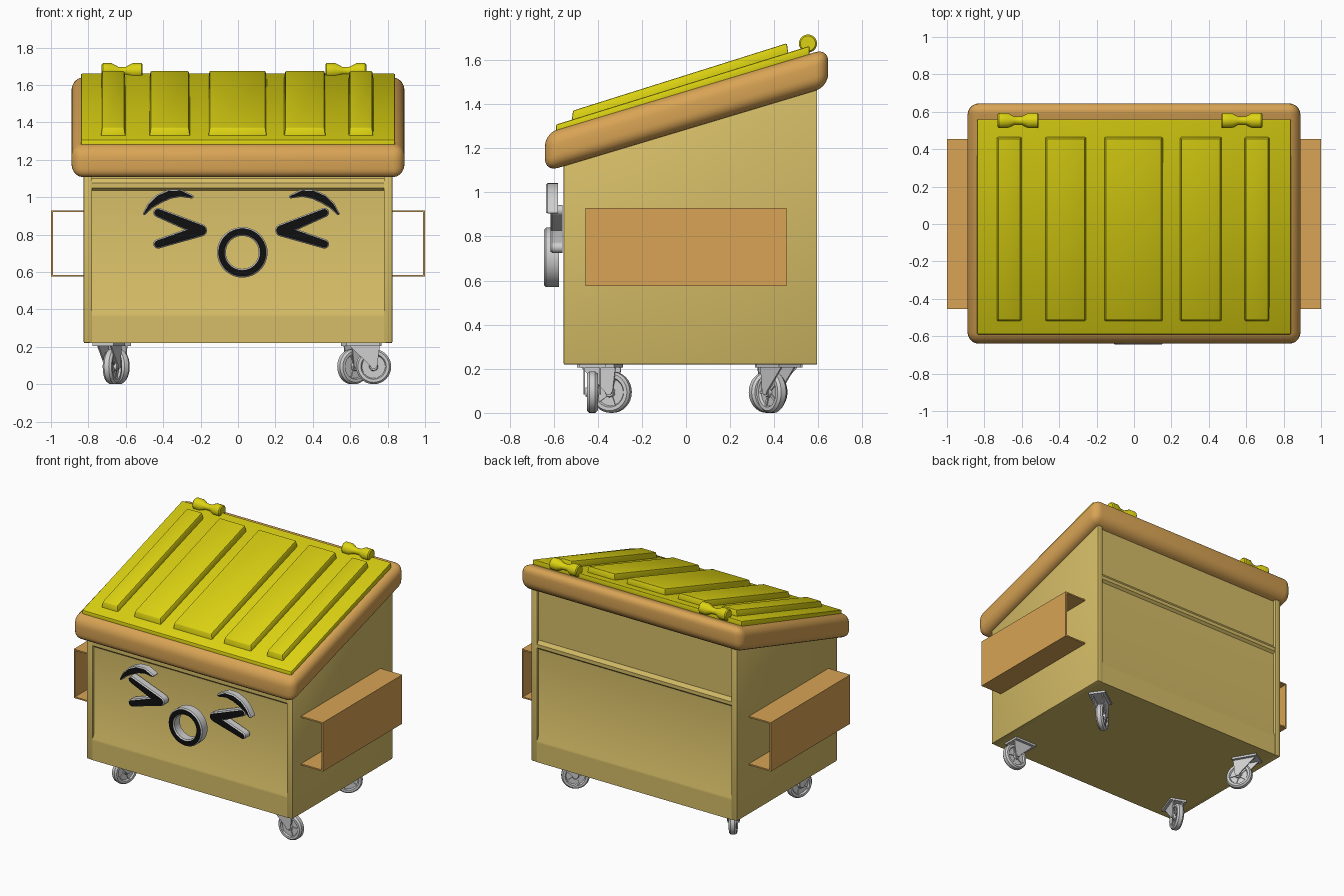
import bpy, bmesh
from math import pi, cos, sin, atan2, radians
from mathutils import Matrix, Vector

cube = bpy.data.objects.get("Cube")
if cube:
    bpy.data.objects.remove(cube, do_unlink=True)


def material(name, r, g, b):
    m = bpy.data.materials.new(name)
    m.use_nodes = True
    m.diffuse_color = (r, g, b, 1)
    m.node_tree.nodes["Principled BSDF"].inputs["Base Color"].default_value = (r, g, b, 1)
    return m


TAN = material("tan body", 0.67, 0.51, 0.135)
BROWN = material("orange brown", 0.69, 0.37, 0.09)
YELLOW = material("lid yellow", 0.72, 0.65, 0.006)
SILVER = material("silver", 0.62, 0.62, 0.62)
BLACK = material("black", 0.005, 0.005, 0.005)
SLOPE = 0.3


def finish(name, bm, mats, matrix=Matrix(), rule=None):
    bmesh.ops.recalc_face_normals(bm, faces=bm.faces)
    if rule:
        for f in bm.faces:
            f.material_index = int(rule(f))
    mesh = bpy.data.meshes.new(name)
    bm.to_mesh(mesh)
    bm.free()
    mesh.transform(matrix)
    for m in mats:
        mesh.materials.append(m)
    ob = bpy.data.objects.new(name, mesh)
    bpy.context.collection.objects.link(ob)
    bpy.ops.object.select_all(action='DESELECT')
    ob.select_set(True)
    bpy.context.view_layer.objects.active = ob
    bpy.ops.object.shade_smooth_by_angle(angle=radians(35))
    return ob


def extrude(name, loop, vec, mat, bevel=0, segs=1, matrix=Matrix()):
    """Flat 3D outline pushed along a vector."""
    bm = bmesh.new()
    face = bm.faces.new([bm.verts.new(p) for p in loop])
    out = bmesh.ops.extrude_face_region(bm, geom=[face])["geom"]
    bmesh.ops.translate(bm, vec=vec, verts=[v for v in out if isinstance(v, bmesh.types.BMVert)])
    if bevel:
        bmesh.ops.bevel(bm, geom=bm.edges[:], offset=bevel, segments=segs,
                        affect='EDGES', profile=0.5)
    return finish(name, bm, [mat], matrix)


def sloped_box(name, x, y, z, mat, slope, bevel=0, segs=1, taper=0):
    """Box whose top and bottom climb toward the back."""
    bm = bmesh.new()
    bmesh.ops.create_cube(bm, size=1)
    for v in bm.verts:
        t = taper if v.co.z > 0 else 0
        px = x[1] - t if v.co.x > 0 else x[0] + t
        py = y[1] - t if v.co.y > 0 else y[0] + t
        v.co = (px, py, z[v.co.z > 0] + slope * py)
    if bevel:
        bmesh.ops.bevel(bm, geom=bm.edges[:], offset=bevel, segments=segs,
                        affect='EDGES', profile=0.5)
    return finish(name, bm, [mat])


def lathe(name, profile, mats, matrix, closed=False, rule=None, steps=32):
    """Spin (radius, height) points around local z."""
    bm = bmesh.new()
    vs = [bm.verts.new((r, 0, h)) for r, h in profile]
    pairs = list(zip(vs, vs[1:])) + ([(vs[-1], vs[0])] if closed else [])
    edges = [bm.edges.new(p) for p in pairs]
    bmesh.ops.spin(bm, geom=vs + edges, axis=(0, 0, 1), cent=(0, 0, 0),
                   angle=2 * pi, steps=steps)
    bmesh.ops.remove_doubles(bm, verts=bm.verts, dist=0.0002)
    return finish(name, bm, mats, matrix, rule)


# Body: ridged front and back panels between plain side slabs
def panel(y, inward):
    rec, out = y + 0.02 * inward, y + 0.002 * inward
    return [(out, 0.22), (out, 0.36), (out, 0.375), (rec, 0.41),
            (rec, 1.035), (out, 1.05), (out, 1.075), (rec, 1.10)]


front = panel(-0.555, 1) + [(-0.535, 1.17)]
back = panel(0.595, -1) + [(0.575, 1.50)]
extrude("ridged_body", [(-0.79, y, z) for y, z in front + back[::-1]], (1.58, 0, 0), TAN)
for side, s in (("left", 1), ("right", -1)):
    outline = [(-0.555, 0.22), (0.595, 0.22), (0.595, 1.51), (-0.555, 1.16)]
    extrude(side + "_side_wall", [(s * 0.78, y, z) for y, z in outline],
            (s * 0.045, 0, 0), TAN, 0.006, 2)
    # Open-ended lifting sleeve
    c = [(0.82, 0.93), (1.0, 0.93), (1.0, 0.575), (0.82, 0.575),
         (0.82, 0.585), (0.99, 0.585), (0.99, 0.92), (0.82, 0.92)]
    extrude(side + "_lift_sleeve", [(s * x, -0.455, z) for x, z in c], (0, 0.91, 0), BROWN)

# Rim and lid
sloped_box("rim", (-0.89, 0.89), (-0.64, 0.645), (1.285, 1.46), BROWN, SLOPE, 0.06, 5)
sloped_box("lid", (-0.84, 0.84), (-0.59, 0.56), (1.44, 1.49), YELLOW, 0.31, 0.008, 2)
for i, x in enumerate([(-0.735, -0.6), (-0.475, -0.255), (-0.16, 0.155),
                       (0.245, 0.47), (0.59, 0.725)]):
    sloped_box(f"lid_rib_{i + 1}", x, (-0.52, 0.465), (1.48, 1.532), YELLOW, 0.315,
               0.006, 2, taper=0.008)

# Spool-shaped hinges
half = [(0, 0.11), (0.034, 0.11), (0.041, 0.103), (0.041, 0.055), (0.022, 0.02)]
spool = half + [(r, -h) for r, h in half[::-1]]
for side, x in (("right", -0.62), ("left", 0.577)):
    lathe(side + "_hinge", spool, [YELLOW],
          Matrix.Translation((x, 0.553, 1.675)) @ Matrix.Rotation(pi / 2, 4, 'Y'))

# Face pieces: silver sides with black fronts
CX = 0.017


def ribbon(pts, trim):
    ps = [Vector((x, z)) for x, z, w in pts]
    ws = [max(w - trim, 0.002) for x, z, w in pts]
    n = len(ps)
    ang = []
    for i in range(n):
        d = ps[min(i + 1, n - 1)] - ps[max(i - 1, 0)]
        ang.append(atan2(d.y, d.x))

    def at(i, turn):
        a = ang[i] + turn
        return ps[i] + ws[i] * Vector((cos(a), sin(a)))
    cap = [pi / 2 - k * pi / 8 for k in range(1, 8)]
    return ([at(i, pi / 2) for i in range(n)] + [at(n - 1, a) for a in cap]
            + [at(i, -pi / 2) for i in reversed(range(n))] + [at(0, a + pi) for a in cap])


def stroke(name, pts, y0, y1):
    bm = bmesh.new()
    rings = [[bm.verts.new((CX + p.x, y, p.y)) for p in ribbon(pts, trim)]
             for y, trim in ((y1, 0), (y0 + 0.008, 0), (y0, 0.007))]
    for a, b in zip(rings, rings[1:]):
        for i in range(len(a)):
            bm.faces.new((a[i - 1], a[i], b[i], b[i - 1]))
    bm.faces.new(rings[0])
    bm.faces.new(rings[2])
    finish(name, bm, [SILVER, BLACK],
           rule=lambda f: f.calc_center_median().y < y0 + 0.001)


brow = [(0.518, 0.912, 0.008), (0.485, 0.955, 0.018), (0.44, 0.99, 0.025),
        (0.385, 1.015, 0.025), (0.325, 1.022, 0.02), (0.265, 1.003, 0.01)]
apex = (0.215, 0.823, 0.033)
for side, s in (("left", 1), ("right", -1)):
    def flip(pts):
        return [(s * x, z, w) for x, z, w in pts]
    stroke(side + "_eyebrow", flip(brow), -0.635, -0.58)
    stroke(side + "_eye_upper", flip([apex, (0.445, 0.918, 0.025)]), -0.615, -0.56)
    stroke(side + "_eye_lower", flip([apex, (0.445, 0.75, 0.025)]), -0.615, -0.56)

ring = [(0.135, 0), (0.135, 0.06), (0.127, 0.068), (0.096, 0.068), (0.088, 0.06), (0.088, 0)]
lathe("mouth_ring", ring, [SILVER, BLACK],
      Matrix.Translation((CX + 0.006, -0.575, 0.705)) @ Matrix.Rotation(pi / 2, 4, 'X'),
      closed=True, rule=lambda f: f.calc_center_median().z > 0.066, steps=48)

# Swivel casters, each turned its own way
tyre = [(0, -0.03), (0.02, -0.03), (0.024, -0.014), (0.062, -0.014), (0.068, -0.025),
        (0.084, -0.025), (0.094, -0.013)]
tyre += [(r, -h) for r, h in tyre[::-1]]
fork = [(-0.09, 0.22), (0.09, 0.22), (0.075, 0.1), (0.065, 0.083), (0.045, 0.083), (0.035, 0.1)]
base = [(-0.09, -0.06), (0.09, -0.06), (0.09, 0.06), (-0.09, 0.06)]
for name, x, y, yaw in (("front_left", 0.67, -0.425, 0), ("back_left", 0.66, 0.42, 215),
                        ("front_right", -0.69, -0.39, 70), ("back_right", -0.67, 0.42, -60)):
    place = Matrix.Translation((x, y, 0)) @ Matrix.Rotation(radians(yaw), 4, 'Z')
    lathe(name + "_wheel", tyre, [SILVER],
          place @ Matrix.Translation((0.055, 0, 0.094)) @ Matrix.Rotation(pi / 2, 4, 'X'))
    extrude(name + "_caster_plate", [(u, v, 0.205) for u, v in base], (0, 0, 0.018),
            SILVER, matrix=place)
    for k, v in (("a", -0.04), ("b", 0.032)):
        extrude(f"{name}_fork_{k}", [(u, v, z) for u, z in fork], (0, 0.008, 0),
                SILVER, matrix=place)
    for k in range(5):
        spin = Matrix.Translation((0.055, 0, 0.094)) @ Matrix.Rotation(k * 2 * pi / 5, 4, 'Y')
        extrude(f"{name}_spoke_{k + 1}", [(0.02, -0.02, -0.006), (0.066, -0.02, -0.006),
                                          (0.066, -0.02, 0.006), (0.02, -0.02, 0.006)],
                (0, 0.04, 0), SILVER, matrix=place @ spin)
